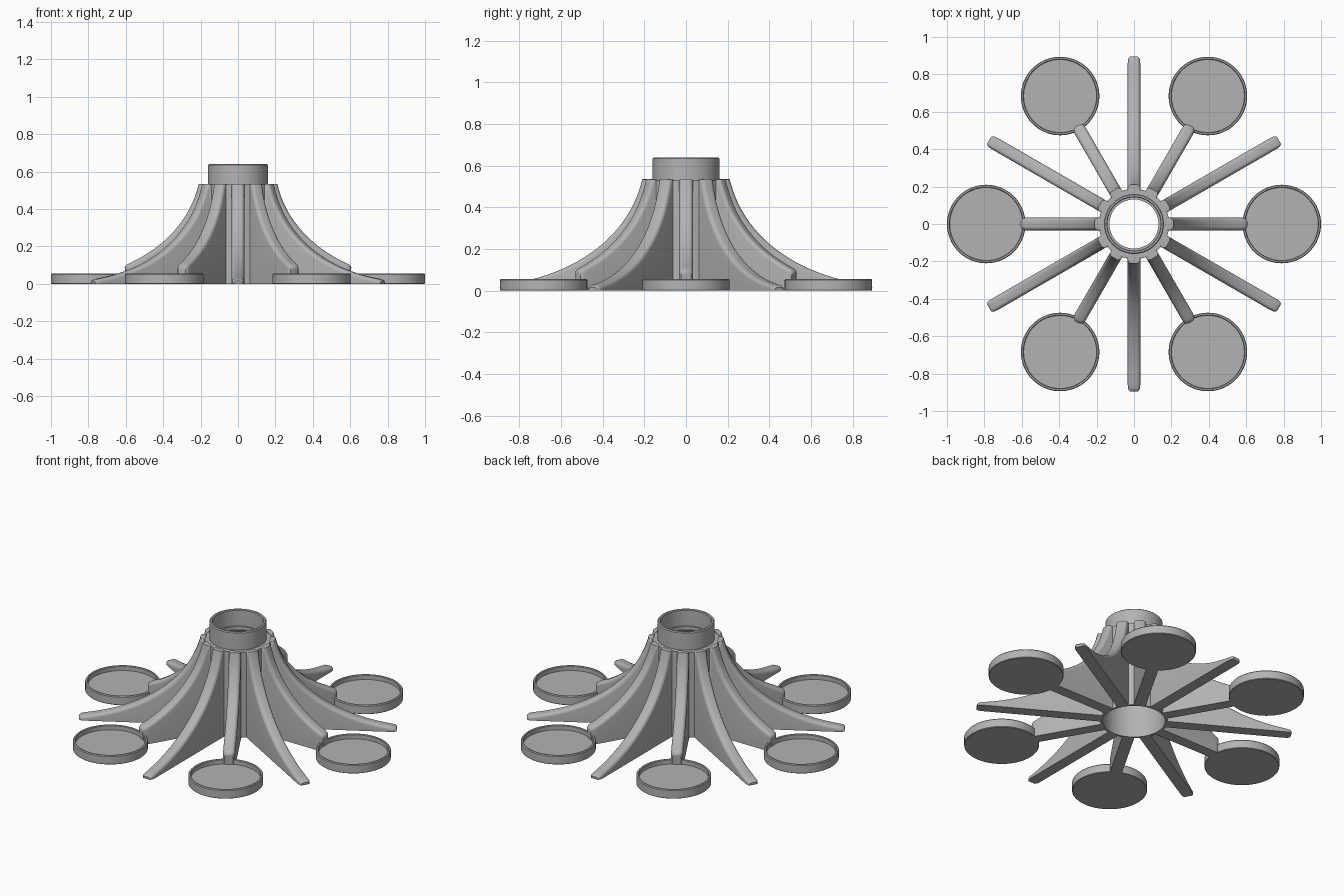
import bpy, bmesh
from math import sin, cos, pi, radians
from mathutils import Vector, Matrix

cube = bpy.data.objects.get("Cube")
if cube:
    bpy.data.objects.remove(cube)

# One grey plastic
grey = bpy.data.materials.new("grey plastic")
grey.use_nodes = True
colour = (0.45, 0.45, 0.45, 1)
grey.diffuse_color = colour
grey.node_tree.nodes["Principled BSDF"].inputs["Base Color"].default_value = colour


def finish(bm, name):
    bmesh.ops.recalc_face_normals(bm, faces=bm.faces)
    mesh = bpy.data.meshes.new(name)
    bm.to_mesh(mesh)
    bm.free()
    mesh.materials.append(grey)
    obj = bpy.data.objects.new(name, mesh)
    bpy.context.collection.objects.link(obj)
    bpy.ops.object.select_all(action='DESELECT')
    obj.select_set(True)
    bpy.context.view_layer.objects.active = obj
    bpy.ops.object.shade_smooth_by_angle(angle=radians(35))
    return obj


def skin(bm, rings, wrap):
    """Join consecutive rings of points with quads."""
    loops = [[bm.verts.new(p) for p in ring] for ring in rings]
    pairs = list(zip(loops, loops[1:]))
    if wrap:
        pairs.append((loops[-1], loops[0]))
    for a, b in pairs:
        for i in range(len(a)):
            j = (i + 1) % len(a)
            bm.faces.new((a[i], a[j], b[j], b[i]))
    if not wrap:
        bm.faces.new(loops[0])
        bm.faces.new(loops[-1])


def lathe(name, profile, closed, steps=64):
    bm = bmesh.new()
    rings = [[(r * cos(2 * pi * k / steps), r * sin(2 * pi * k / steps), z)
              for k in range(steps)] for r, z in profile]
    skin(bm, rings, closed)
    return finish(bm, name)


# Curved top edge shared by every fin
P = [Vector(p) for p in ((0.21, 0.535), (0.27, 0.28), (0.5, 0.075), (0.895, 0.024))]


def curve(t):
    s = 1 - t
    point = P[0] * s**3 + P[1] * 3 * s * s * t + P[2] * 3 * s * t * t + P[3] * t**3
    tangent = (P[1] - P[0]) * s * s + (P[2] - P[1]) * 2 * s * t + (P[3] - P[2]) * t * t
    return point, Vector((-tangent.y, tangent.x)).normalized()


def section(t, half=0.034, drop=0.0):
    """Upright slice of a fin with a rounded top."""
    p, n = curve(t)
    p = p - Vector((0, drop))
    b = min(0.02, 0.7 * p.y)
    arc = [(half - b + b * cos(a), p - n * b * (1 - sin(a)))
           for a in (radians(18 * k) for k in range(6))]
    right = [(q.x, w, q.y) for w, q in arc]
    left = [(q.x, -w, q.y) for w, q in reversed(arc)]
    foot = arc[0][1].x
    return [(foot, half, 0)] + right + left + [(foot, -half, 0)]


def fin(name, t_end, angle):
    bm = bmesh.new()
    root = [(0.18, y, z) for x, y, z in section(0)]
    rings = [root] + [section(t_end * k / 24) for k in range(24)]
    # Rounded end
    rings += [section(t_end - 0.015, 0.033, 0.001), section(t_end - 0.005, 0.029, 0.004),
              section(t_end, 0.023, 0.01)]
    skin(bm, rings, False)
    bm.transform(Matrix.Rotation(angle, 4, 'Z'))
    finish(bm, name)


# Hollow hub with a socket collar on top
lathe("hub_and_collar", [
    (0.175, 0), (0.175, 0.48), (0.131, 0.52), (0.131, 0.54), (0.142, 0.54),
    (0.142, 0.635), (0.146, 0.64), (0.155, 0.64), (0.16, 0.635),
    (0.16, 0.53), (0.188, 0.53), (0.188, 0)], True)

for i in range(6):
    angle = i * pi / 3
    # Short fin ending against a round shallow tray
    fin(f"short_fin_{i + 1}", 0.725, angle)
    tray = lathe(f"tray_{i + 1}", [
        (0.207, 0), (0.21, 0.003), (0.21, 0.05), (0.206, 0.055),
        (0.198, 0.055), (0.195, 0.052), (0.195, 0.027)], False)
    tray.location = (0.79 * cos(angle), 0.79 * sin(angle), 0)
    # Long fin reaching the ground
    fin(f"long_fin_{i + 1}", 1.0, angle + pi / 6)
